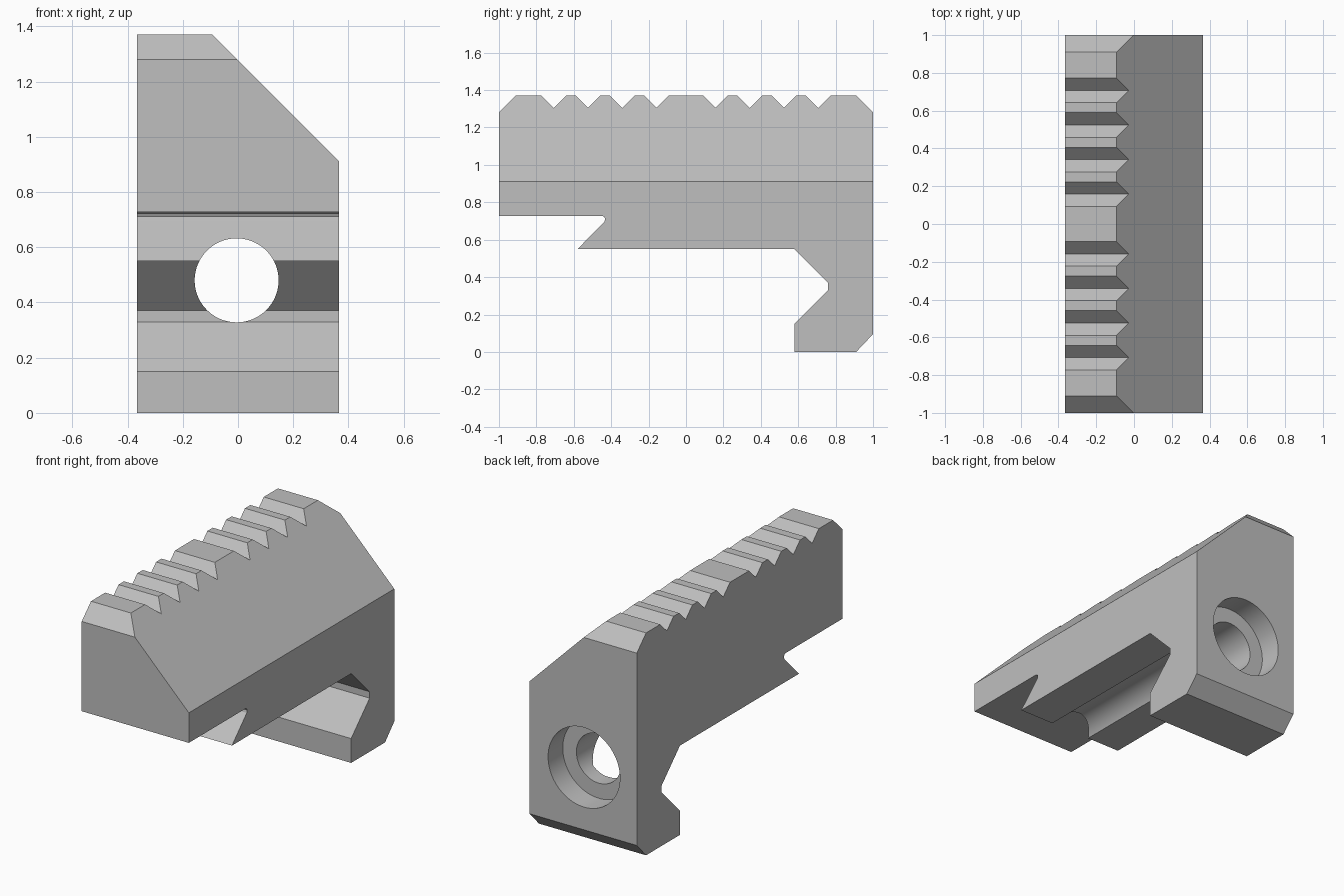
import bpy
import bmesh
import math
from mathutils import Matrix

cube = bpy.data.objects.get("Cube")
if cube:
    bpy.data.objects.remove(cube, do_unlink=True)

HALF_W, TOP = 0.365, 1.37

steel = bpy.data.materials.new("plain_grey")
steel.use_nodes = True
GREY = (0.52, 0.52, 0.52, 1)
steel.diffuse_color = GREY
steel.node_tree.nodes["Principled BSDF"].inputs["Base Color"].default_value = GREY


def add_object(name, bm):
    bmesh.ops.recalc_face_normals(bm, faces=bm.faces)
    mesh = bpy.data.meshes.new(name)
    bm.to_mesh(mesh)
    bm.free()
    obj = bpy.data.objects.new(name, mesh)
    bpy.context.collection.objects.link(obj)
    mesh.materials.append(steel)
    return obj


def prism(name, points, shift):
    """Extrude a closed outline of 3D points along a vector."""
    bm = bmesh.new()
    face = bm.faces.new([bm.verts.new(p) for p in points])
    new = bmesh.ops.extrude_face_region(bm, geom=[face])["geom"]
    verts = [v for v in new if isinstance(v, bmesh.types.BMVert)]
    bmesh.ops.translate(bm, verts=verts, vec=shift)
    return add_object(name, bm)


def bore(name, radius, y0, y1):
    """Cylinder along y at the screw axis."""
    bm = bmesh.new()
    place = Matrix.Translation((-0.005, (y0 + y1) / 2, 0.48)) @ Matrix.Rotation(math.pi / 2, 4, "X")
    bmesh.ops.create_cone(bm, cap_ends=True, segments=96, radius1=radius,
                          radius2=radius, depth=y1 - y0, matrix=place)
    return add_object(name, bm)


# Underside: front ledge, dovetail lip, clamp groove and rear foot
profile = [(-1, 0.727), (-0.448, 0.727), (-0.437, 0.722), (-0.432, 0.712), (-0.436, 0.696),
           (-0.58, 0.55), (0.58, 0.55), (0.76, 0.37), (0.76, 0.33), (0.58, 0.15),
           (0.58, 0), (0.91, 0), (1, 0.095), (1, 1.28), (0.91, TOP)]

# Row of V notches along the top, four on each side of a flat middle
centres = [side * (0.158 + 0.183 * i) for side in (-1, 1) for i in range(4)]
for c in sorted(centres, reverse=True):
    profile += [(c + 0.065, TOP), (c, TOP - 0.065), (c - 0.065, TOP)]
profile += [(-0.91, TOP), (-1, 1.28)]

body = prism("clamp_jaw", [(-HALF_W, y, z) for y, z in profile], (2 * HALF_W, 0, 0))

# Long bevel on the left shoulder, through bore and rear counterbore
shoulder = [(-0.193, -1.2, 1.47), (0.465, -1.2, 0.812), (0.465, -1.2, 1.47)]
cutters = [prism("shoulder_cutter", shoulder, (0, 2.4, 0)),
           bore("screw_bore_cutter", 0.152, -1.2, 1.2),
           bore("counterbore_cutter", 0.245, 0.857, 1.2)]

bpy.ops.object.select_all(action="DESELECT")
body.select_set(True)
bpy.context.view_layer.objects.active = body
for cutter in cutters:
    cutter.hide_render = True
    mod = body.modifiers.new(cutter.name, "BOOLEAN")
    mod.operation, mod.solver, mod.object = "DIFFERENCE", "EXACT", cutter
    bpy.ops.object.modifier_apply(modifier=mod.name)
    bpy.data.objects.remove(cutter, do_unlink=True)

bpy.ops.object.shade_smooth_by_angle(angle=math.radians(20))
